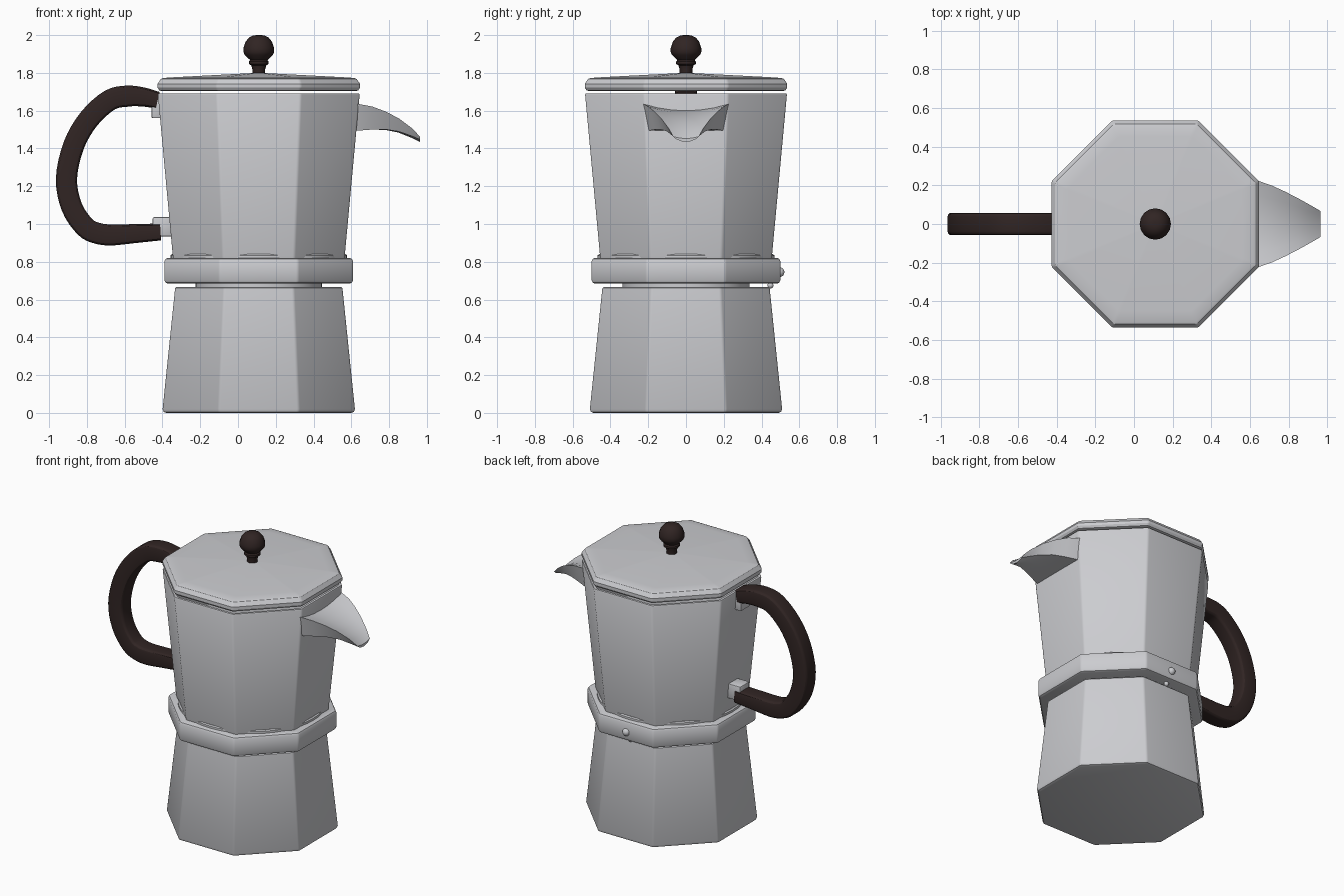
import bpy, bmesh, math
from mathutils import Vector

if "Cube" in bpy.data.objects:
    bpy.data.objects.remove(bpy.data.objects["Cube"])

CX = 0.11  # vertical axis of the pot


def material(name, rgb):
    m = bpy.data.materials.new(name)
    m.diffuse_color = (*rgb, 1)
    m.use_nodes = True
    m.node_tree.nodes["Principled BSDF"].inputs["Base Color"].default_value = m.diffuse_color
    return m


METAL = material("brushed aluminium", (0.60, 0.605, 0.63))
BROWN = material("dark brown plastic", (0.030, 0.018, 0.017))


def finish(bm, name, mat, angle=30):
    bmesh.ops.recalc_face_normals(bm, faces=bm.faces)
    me = bpy.data.meshes.new(name)
    bm.to_mesh(me)
    bm.free()
    ob = bpy.data.objects.new(name, me)
    bpy.context.collection.objects.link(ob)
    me.materials.append(mat)
    bpy.ops.object.select_all(action='DESELECT')
    ob.select_set(True)
    bpy.context.view_layer.objects.active = ob
    bpy.ops.object.shade_smooth_by_angle(angle=math.radians(angle))
    return ob


def loft(name, rings, mat, angle=30):
    """Skin a list of equal closed rings and cap both ends."""
    bm = bmesh.new()
    vs = [[bm.verts.new(p) for p in r] for r in rings]
    n = len(rings[0])
    for a, b in zip(vs, vs[1:]):
        for i in range(n):
            j = (i + 1) % n
            bm.faces.new((a[i], a[j], b[j], b[i]))
    bm.faces.new(vs[0])
    bm.faces.new(vs[-1])
    return finish(bm, name, mat, angle)


def octagon(a, z, fillet=0.025):
    """Octagon of apothem a with softly rounded corners."""
    r = min(fillet, a * 0.4)
    d = (a - r) / math.cos(math.pi / 8)
    pts = []
    for k in range(8):
        t = math.pi / 8 + k * math.pi / 4
        for s in (-1, -0.33, 0.33, 1):
            u = t + s * math.pi / 8
            pts.append((CX + d * math.cos(t) + r * math.cos(u),
                        d * math.sin(t) + r * math.sin(u), z))
    return pts


def circle(r, z, n=32):
    return [(CX + r * math.cos(2 * math.pi * i / n), r * math.sin(2 * math.pi * i / n), z)
            for i in range(n)]


def oct_part(name, profile):
    return loft(name, [octagon(a, z) for a, z in profile], METAL)


def round_part(name, profile, mat, n=48):
    return loft(name, [circle(r, z, n) for r, z in profile], mat)


# Water chamber, collar, jug and lid
oct_part("water_chamber", [(0.49, 0), (0.503, 0.005), (0.509, 0.02), (0.443, 0.66), (0.436, 0.667)])
oct_part("collar", [(0.483, 0.685), (0.494, 0.69), (0.5, 0.702), (0.5, 0.803), (0.494, 0.815), (0.483, 0.82)])
oct_part("jug", [(0.452, 0.815), (0.455, 0.83), (0.534, 1.683), (0.531, 1.69),
                 (0.515, 1.69), (0.44, 0.86)])
oct_part("lid", [(0.515, 1.704), (0.527, 1.708), (0.536, 1.722), (0.536, 1.742),
                 (0.518, 1.768), (0.505, 1.773), (0.45, 1.777), (0.012, 1.80)])

# Threaded neck and the round flange showing under the jug
round_part("neck", [(0.335, 0.64), (0.335, 0.70)], METAL)
round_part("jug_flange", [(0.468, 0.80), (0.468, 0.834), (0.46, 0.84)], METAL)

# Knob
round_part("knob", [(0.034, 1.79), (0.034, 1.82), (0.04, 1.84), (0.052, 1.847), (0.052, 1.86),
                    (0.046, 1.868), (0.074, 1.895), (0.081, 1.91), (0.081, 1.932), (0.07, 1.965),
                    (0.052, 1.987), (0.03, 1.998), (0.012, 2.0)], BROWN, 16)

# Safety valve on the back
for name, r, y, z in (("valve", 0.026, 0.495, 0.745), ("valve_pin", 0.016, 0.447, 0.675)):
    bm = bmesh.new()
    bmesh.ops.create_uvsphere(bm, u_segments=16, v_segments=10, radius=r)
    bmesh.ops.translate(bm, verts=bm.verts, vec=(CX, y, z))
    finish(bm, name, METAL)

# Pouring spout: x, half width, edge height, dip of channel, bottom half width, side bottom, keel
stations = [(0.610, 0.232, 1.637, 0.035, 0.200, 1.495, 1.495),
            (0.645, 0.222, 1.634, 0.035, 0.192, 1.495, 1.497),
            (0.710, 0.200, 1.622, 0.034, 0.165, 1.500, 1.500),
            (0.780, 0.168, 1.596, 0.030, 0.135, 1.501, 1.498),
            (0.850, 0.132, 1.560, 0.025, 0.100, 1.490, 1.484),
            (0.920, 0.093, 1.508, 0.018, 0.070, 1.466, 1.456),
            (0.963, 0.068, 1.463, 0.010, 0.050, 1.448, 1.435)]
rings = []
for x, w, zt, dip, wb, zs, zk in stations:
    top = [(x, w * t, zt - dip * (1 - t * t)) for t in (-1, -0.66, -0.33, 0, 0.33, 0.66, 1)]
    under = [(x, wb * t, zk + (zs - zk) * t * t) for t in (1, 0.5, 0, -0.5, -1)]
    rings.append(top + under)
loft("spout", rings, METAL, 35)

# Handle: chamfered bar swept along a smooth loop in the xz plane
path = [(-0.425, 1.655), (-0.50, 1.672), (-0.585, 1.677), (-0.68, 1.655), (-0.79, 1.555),
        (-0.87, 1.415), (-0.908, 1.24), (-0.88, 1.09), (-0.81, 0.985), (-0.745, 0.951),
        (-0.67, 0.942), (-0.55, 0.949), (-0.41, 0.958)]
P = [Vector((x, 0, z)) for x, z in path]
P = [2 * P[0] - P[1]] + P + [2 * P[-1] - P[-2]]
line = []
for a, b, c, d in zip(P, P[1:], P[2:], P[3:]):
    for k in range(4):
        t = k / 4
        line.append(0.5 * (2 * b + (c - a) * t + (2 * a - 5 * b + 4 * c - d) * t * t
                           + (3 * b - a - 3 * c + d) * t ** 3))
line.append(P[-2])
section = []
for cy, cn, t0 in ((1, 1, 0), (-1, 1, 90), (-1, -1, 180), (1, -1, 270)):
    for t in (0, 30, 60, 90):
        u = math.radians(t0 + t)
        section.append((cy * 0.038 + 0.02 * math.cos(u), cn * 0.036 + 0.02 * math.sin(u)))
rings = []
for i, p in enumerate(line):
    d = (line[min(i + 1, len(line) - 1)] - line[max(i - 1, 0)]).normalized()
    nrm = Vector((d.z, 0, -d.x))
    end = min(i, len(line) - 1 - i) / 8
    s = 0.80 + 0.20 * min(1, end)  # slimmer towards both ends
    rings.append([p + nrm * (v * s) + Vector((0, u, 0)) for u, v in section])
loft("handle", rings, BROWN)

# Handle brackets
for name, x0, x1, z0, z1 in (("upper_bracket", -0.458, -0.40, 1.56, 1.67),
                             ("lower_bracket", -0.452, -0.35, 0.933, 1.036)):
    bm = bmesh.new()
    bmesh.ops.create_cube(bm, size=1)
    bmesh.ops.scale(bm, verts=bm.verts, vec=(x1 - x0, 0.104, z1 - z0))
    bmesh.ops.translate(bm, verts=bm.verts, vec=((x0 + x1) / 2, 0, (z0 + z1) / 2))
    bmesh.ops.bevel(bm, geom=bm.edges[:], offset=0.008, segments=2, affect='EDGES', profile=0.5)
    finish(bm, name, METAL)
